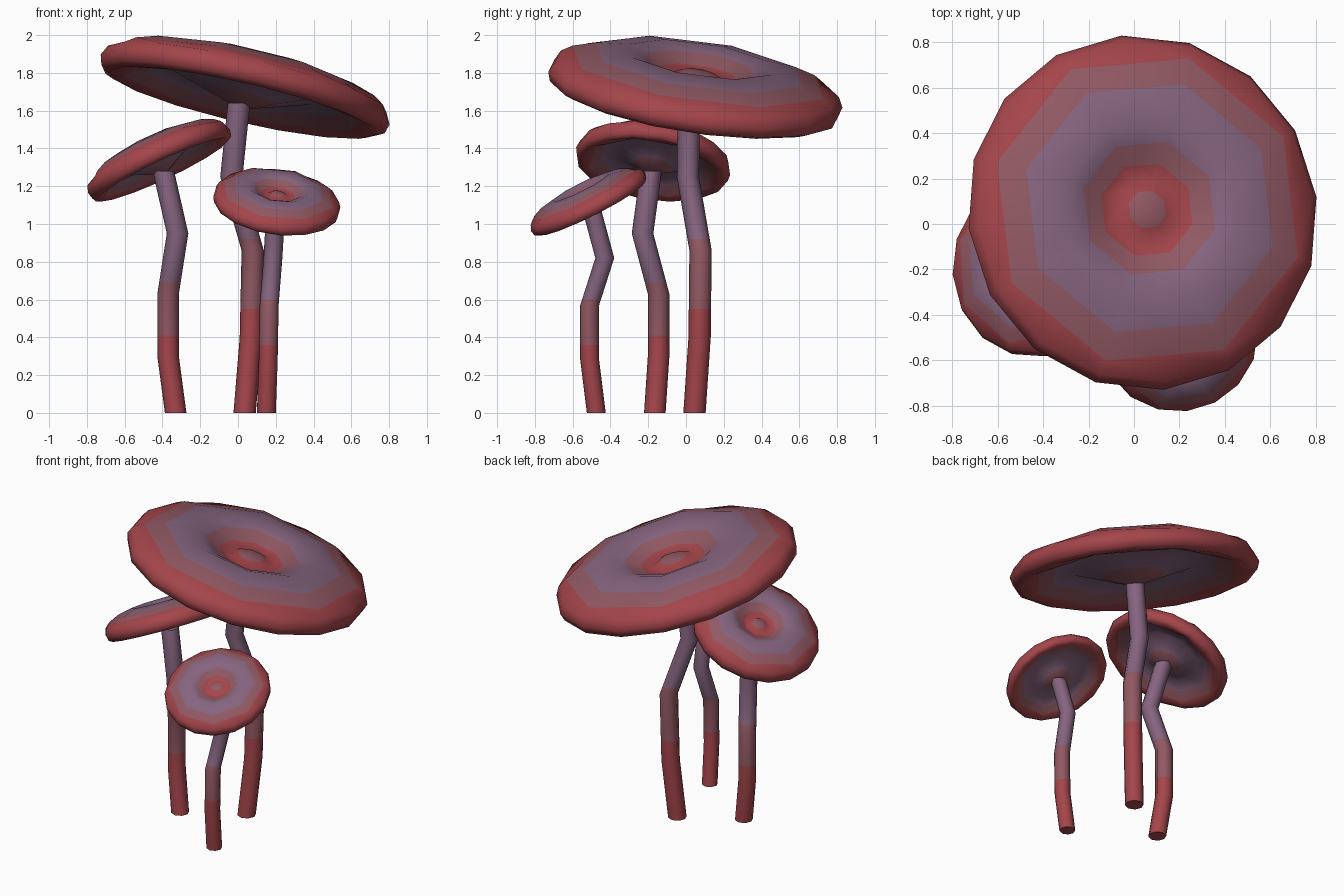
import bpy, bmesh, math
from mathutils import Vector

if "Cube" in bpy.data.objects:
    bpy.data.objects.remove(bpy.data.objects["Cube"])


def material(name, rgb):
    m = bpy.data.materials.new(name)
    m.diffuse_color = (*rgb, 1)
    m.use_nodes = True
    m.node_tree.nodes["Principled BSDF"].inputs["Base Color"].default_value = m.diffuse_color
    return m


MATS = [material("red", (0.37, 0.060, 0.070)),
        material("dusty_rose", (0.285, 0.100, 0.125)),
        material("mauve", (0.235, 0.128, 0.210))]
RED, ROSE, MAUVE = 0, 1, 2


def finish(bm, name):
    bmesh.ops.recalc_face_normals(bm, faces=bm.faces)
    me = bpy.data.meshes.new(name)
    for f in bm.faces:
        f.smooth = True
    bm.to_mesh(me)
    bm.free()
    for m in MATS:
        me.materials.append(m)
    me.set_sharp_from_angle(angle=math.radians(70))
    ob = bpy.data.objects.new(name, me)
    bpy.context.collection.objects.link(ob)
    return ob


def bridge(bm, a, b, mat):
    n = len(a)
    for i in range(n):
        j = (i + 1) % n
        bm.faces.new((a[i], a[j], b[j], b[i])).material_index = mat


def fan(bm, ring, tip, mat):
    n = len(ring)
    for i in range(n):
        bm.faces.new((ring[i], ring[(i + 1) % n], tip)).material_index = mat


# Cap profile, hub to rim to underside: radius, height, octagonal ring?, colour of band to the next ring
PROFILE = [
    (0.11, 0.135, True, RED),
    (0.18, 0.100, True, RED),
    (0.27, 0.125, True, ROSE),
    (0.39, 0.185, True, MAUVE),
    (0.51, 0.225, True, MAUVE),
    (0.73, 0.190, True, ROSE),
    (0.89, 0.135, True, RED),
    (0.965, 0.085, False, RED),
    (1.00, 0.015, False, RED),
    (0.98, -0.050, False, RED),
    (0.92, -0.075, False, RED),
    (0.84, -0.050, True, ROSE),
    (0.70, 0.010, True, MAUVE),
    (0.51, 0.050, True, MAUVE),
    (0.26, -0.035, True, ROSE),
]


def cap(name, centre, radius, slope_x, slope_y, thick=1.0):
    n = Vector((-slope_x, -slope_y, 1)).normalized()
    rot = Vector((0, 0, 1)).rotation_difference(n)
    bm = bmesh.new()

    def vert(x, y, z):
        return bm.verts.new(Vector(centre) + rot @ (Vector((x, y, z * thick)) * radius))

    rings = []
    for r, z, octagonal, _ in PROFILE:
        ring = []
        for i in range(16):
            a = math.radians(28.5 + 22.5 * i)
            # odd points sit on the octagon's side
            k = r * (math.cos(math.pi / 8) if octagonal and i % 2 else 1)
            ring.append(vert(k * math.cos(a), k * math.sin(a), z))
        rings.append(ring)
    fan(bm, rings[0], vert(0, 0, 0.145), ROSE)
    for k in range(len(rings) - 1):
        bridge(bm, rings[k], rings[k + 1], PROFILE[k][3])
    fan(bm, rings[-1], vert(0, 0, -0.125), ROSE)
    return finish(bm, name)


def stem(name, path, radius, bands):
    # add a ring to the path at each colour change
    pts = [Vector(p) for p in path]
    for h in bands:
        for i in range(len(pts) - 1):
            if pts[i].z < h < pts[i + 1].z:
                t = (h - pts[i].z) / (pts[i + 1].z - pts[i].z)
                pts.insert(i + 1, pts[i].lerp(pts[i + 1], t))
                break
    bm = bmesh.new()
    rings = []
    for p in pts:
        rings.append([bm.verts.new(p + Vector((math.cos(i * math.pi / 4), math.sin(i * math.pi / 4), 0)) * radius)
                      for i in range(8)])
    for a, b, p, q in zip(rings, rings[1:], pts, pts[1:]):
        mid = (p.z + q.z) / 2
        bridge(bm, a, b, sum(mid > h for h in bands))
    bm.faces.new(rings[0]).material_index = RED
    bm.faces.new(rings[-1]).material_index = MAUVE
    return finish(bm, name)


# Large mushroom
stem("large_stem", [(0.035, 0.045, 0), (0.068, 0.072, 0.40), (0.078, 0.077, 0.86),
                    (-0.035, 0.01, 1.25), (0.005, 0.015, 1.64)], 0.059, (0.55, 0.92))
cap("large_cap", (0.035, 0.048, 1.70), 0.79, -0.23, -0.15)

# Left mushroom
stem("left_stem", [(-0.33, -0.165, 0), (-0.37, -0.145, 0.30), (-0.37, -0.145, 0.63),
                   (-0.32, -0.23, 0.95), (-0.395, -0.185, 1.28)], 0.057, (0.41, 0.69))
cap("left_cap", (-0.415, -0.175, 1.325), 0.415, 0.47, -0.15, 1.35)

# Front mushroom
stem("front_stem", [(0.15, -0.475, 0), (0.16, -0.51, 0.28), (0.165, -0.51, 0.57),
                    (0.185, -0.43, 0.82), (0.20, -0.50, 1.08)], 0.05, (0.36, 0.60))
cap("front_cap", (0.205, -0.515, 1.11), 0.34, -0.14, 0.5, 1.25)
